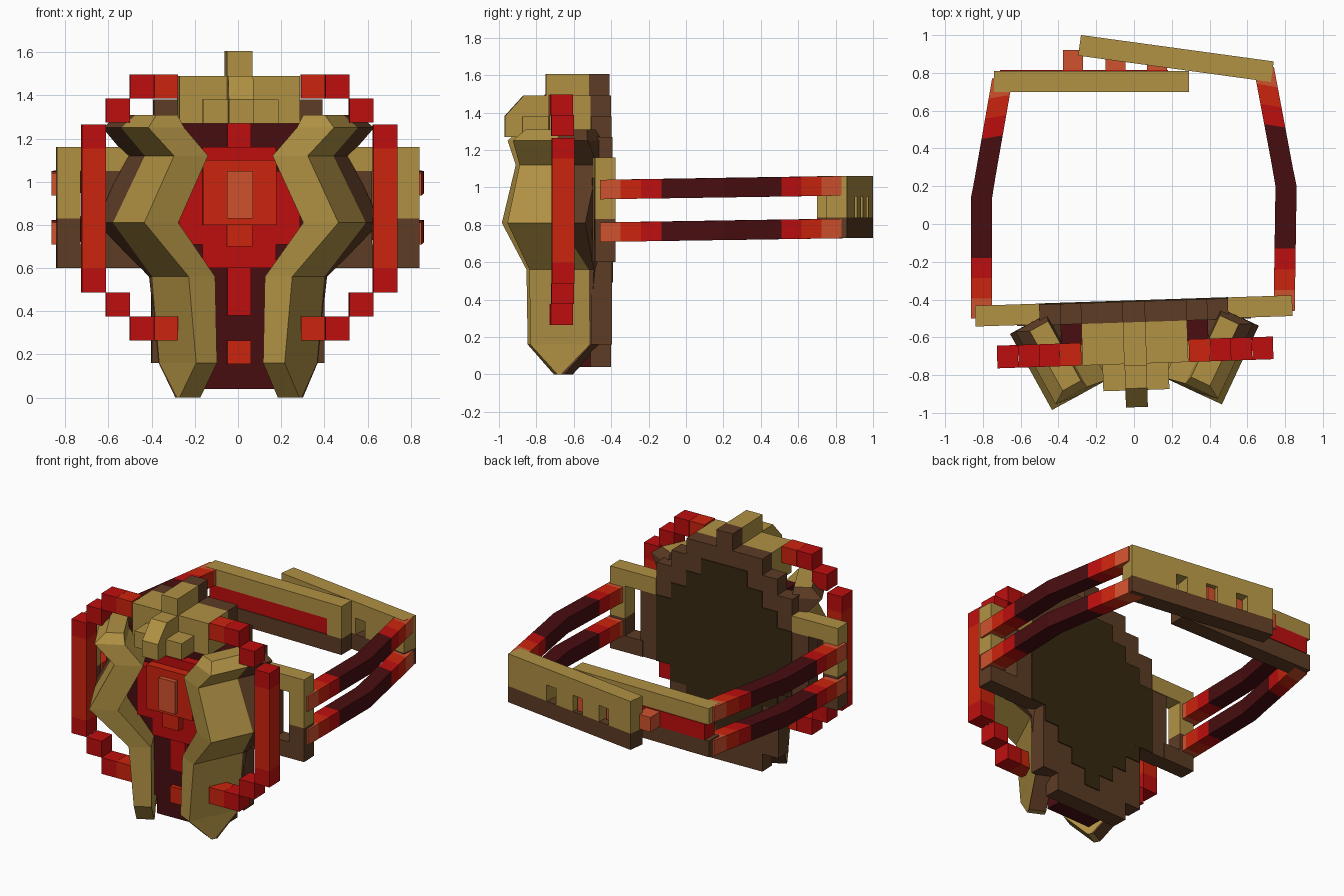
import bpy, bmesh, math
from mathutils import Matrix, Vector

if "Cube" in bpy.data.objects:
    bpy.data.objects.remove(bpy.data.objects["Cube"])

U = 0.111  # block size


def material(name, r, g, b):
    def lin(c):
        c /= 255
        return c / 12.92 if c < 0.04045 else ((c + 0.055) / 1.055) ** 2.4
    m = bpy.data.materials.new(name)
    m.diffuse_color = (lin(r), lin(g), lin(b), 1)
    m.use_nodes = True
    m.node_tree.nodes["Principled BSDF"].inputs["Base Color"].default_value = m.diffuse_color
    return m


MATS = [material("brass", 177, 146, 68), material("brown", 93, 60, 37),
        material("dark olive", 55, 41, 17), material("dark red", 72, 13, 16),
        material("red", 190, 14, 14), material("orange red", 204, 36, 13),
        material("orange", 208, 82, 46)]
BRASS, BROWN, OLIVE, DARK, RED, ORED, ORANGE = range(7)

# the front piece is turned slightly about the vertical axis
TURN = (Matrix.Translation((0, -0.5, 0)) @ Matrix.Rotation(math.radians(1.9), 4, 'Z')
        @ Matrix.Translation((0, 0.5, 0)))


def finish(name, bm, matrix=None):
    bmesh.ops.recalc_face_normals(bm, faces=bm.faces)
    if matrix:
        bm.transform(matrix)
    me = bpy.data.meshes.new(name)
    bm.to_mesh(me)
    bm.free()
    for m in MATS:
        me.materials.append(m)
    ob = bpy.data.objects.new(name, me)
    bpy.context.collection.objects.link(ob)
    return ob


def add_box(bm, x0, x1, y0, y1, z0, z1, mat):
    geo = bmesh.ops.create_cube(bm, size=1)
    for v in geo["verts"]:
        v.co = ((x0 + x1) / 2 + v.co.x * (x1 - x0), (y0 + y1) / 2 + v.co.y * (y1 - y0),
                (z0 + z1) / 2 + v.co.z * (z1 - z0))
        for f in v.link_faces:
            f.material_index = mat


def boxes(name, items, matrix=TURN):
    bm = bmesh.new()
    for it in items:
        add_box(bm, *it)
    return finish(name, bm, matrix)


def loft(bm, rings, color):
    """Skin closed rings of points; color(ring, side) picks the material."""
    rows = [[bm.verts.new(p) for p in r] for r in rings]
    n = len(rows[0])
    for i in range(len(rows) - 1):
        for k in range(n):
            j = (k + 1) % n
            f = bm.faces.new((rows[i][k], rows[i][j], rows[i + 1][j], rows[i + 1][k]))
            f.material_index = color(i, k)
    bm.faces.new(rows[0]).material_index = color(0, 0)
    bm.faces.new(rows[-1]).material_index = color(len(rows) - 2, 0)


def stepped(rows, y0, y1, mat):
    return [(-w, w, y0, y1, z0, z1, mat) for z0, z1, w in rows]


# stepped back plate with inlaid rear panel
boxes("back_plate", stepped([(0.04, 0.16, 0.28), (0.16, 0.6, 0.4), (0.6, 1.05, 0.62),
                             (1.05, 1.16, 0.5), (1.16, 1.27, 0.5), (1.27, 1.38, 0.39),
                             (1.38, 1.49, 0.28), (1.49, 1.605, 0.06)], -0.52, -0.41, BROWN))
boxes("rear_panel", stepped([(0.16, 0.27, 0.06), (0.27, 0.38, 0.17), (0.38, 0.49, 0.28),
                             (0.49, 0.6, 0.39), (0.6, 1.05, 0.5), (1.05, 1.16, 0.39),
                             (1.16, 1.27, 0.28), (1.27, 1.38, 0.17)], -0.412, -0.404, OLIVE))

# dark body in front of the plate
boxes("body", stepped([(0.04, 0.16, 0.17), (0.16, 0.6, 0.28), (0.6, 1.27, 0.39)],
                      -0.63, -0.52, DARK))

# stepped gem with its central column
boxes("gem", [(-0.28, 0.28, -0.69, -0.63, 0.71, 1.05, RED),
              (-0.17, 0.17, -0.69, -0.63, 0.6, 1.16, RED),
              (-0.17, 0.17, -0.75, -0.69, 0.8, 1.1, ORED),
              (-0.06, 0.06, -0.74, -0.69, 0.7, 0.8, ORED),
              (-0.06, 0.06, -0.78, -0.75, 0.83, 1.05, ORANGE)])
boxes("gem_column", [(-0.055, 0.055, -0.66, -0.63, 0.38, 0.6, RED),
                     (-0.055, 0.055, -0.66, -0.63, 1.16, 1.27, RED),
                     (-0.055, 0.055, -0.66, -0.63, 0.155, 0.265, ORED)])

# brass crown over the gem
boxes("crown", [(-0.28, 0.28, -0.74, -0.52, 1.27, 1.49, BRASS),
                (-0.06, 0.06, -0.75, -0.52, 1.49, 1.605, BRASS)])
bm = bmesh.new()
for w, front, slope in ((0.175, -0.88, 1.38), (0.058, -0.97, 1.49)):
    prof = [(-0.6, 1.27), (front, 1.27), (front, 1.38), (front + 0.1, slope), (-0.6, slope)]
    loft(bm, [[(x, y, z) for y, z in prof] for x in (-w, w)], lambda i, k: BRASS)
finish("crown_beak", bm, TURN)

# splayed claws: z, front corner x, y, thickness, start, brass depth, full depth
SECTIONS = [(0.0, 0.205, -0.84, 0.11, 0.16, 0.18, 0.2),
            (0.16, 0.205, -0.84, 0.11, 0, 0.35, 0.36),
            (0.56, 0.24, -0.845, 0.14, 0, 0.35, 0.38),
            (0.81, 0.45, -0.97, 0.18, 0, 0.3, 0.46),
            (1.12, 0.31, -0.9, 0.18, 0, 0.28, 0.46),
            (1.25, 0.43, -0.94, 0.19, 0, 0.26, 0.44),
            (1.31, 0.39, -0.87, 0.11, 0, 0.2, 0.36)]
DEPTH, OUT = Vector((0.454, 0.891, 0)), Vector((0.891, -0.454, 0))
for side, s in (("left", -1), ("right", 1)):
    rings = []
    for z, fx, fy, t, a, b, c in SECTIONS:
        o = Vector((fx, fy, z))
        ring = [o + DEPTH * u for u in (a, b, c)]
        ring += [p - OUT * t for p in reversed(ring)]
        rings.append([(p.x * s, p.y, p.z) for p in ring])
    bm = bmesh.new()
    loft(bm, rings, lambda i, k: BROWN if k in (1, 2, 3) else BRASS)
    finish(side + "_claw", bm, TURN)

    # block ring half around the claws
    cells = [(0.285, 1.385, ORED), (0.397, 1.385, RED), (0.508, 1.275, RED),
             (0.285, 0.265, ORED), (0.397, 0.265, RED), (0.508, 0.376, RED)]
    cells += [(0.62, 0.487 + U * i, RED if i in (0, 6) else ORED) for i in range(7)]
    boxes(side + "_ring_half", [(*sorted((s * x, s * (x + U))), -0.74, -0.62, z, z + U, m)
                                for x, z, m in cells])

    # hollow lug holding the straps
    boxes(side + "_lug", [(*sorted((s * a, s * b)), -0.515, -0.405, z0, z1, m)
                          for a, b, z0, z1, m in ((0.5, 0.84, 1.05, 1.16, BRASS),
                                                  (0.73, 0.84, 0.83, 1.05, BRASS),
                                                  (0.73, 0.84, 0.71, 0.83, BROWN),
                                                  (0.6, 0.84, 0.6, 0.71, BROWN))])

    # paired straps, bent towards the back
    bends = ([(0.795, -0.46), (0.805, 0.2), (0.685, 0.84)] if s > 0 else
             [(-0.807, -0.5), (-0.807, 0.14), (-0.695, 0.78)])
    tones = [ORANGE, ORED, RED] + [DARK] * 6 + [RED, ORED, ORANGE]
    for level, z in (("upper", 0.988), ("lower", 0.76)):
        rings = []
        for i in range(13):
            p, q = Vector(bends[i >= 6]), Vector(bends[1 + (i >= 6)])
            c = p.lerp(q, (i % 6) / 6) if i < 12 else q
            zc = z + 0.02 * i / 12
            rings.append([(c.x + dx, c.y - dx * (0.17 * s if i > 6 else 0), zc + dz)
                          for dx, dz in ((-0.056, -0.052), (0.056, -0.052),
                                         (0.056, 0.052), (-0.056, 0.052))])
        bm = bmesh.new()
        loft(bm, rings, lambda i, k: tones[i])
        finish(f"{side}_{level}_strap", bm)

# inner clasp bar with red core and pegs
boxes("inner_clasp", [(-0.74, 0.29, 0.7, 0.81, 0.95, 1.06, BRASS),
                      (-0.71, 0.18, 0.705, 0.815, 0.84, 0.95, RED),
                      (0.18, 0.29, 0.7, 0.81, 0.84, 0.95, BRASS),
                      (-0.74, 0.29, 0.7, 0.81, 0.73, 0.84, BROWN)], None)
boxes("clasp_pegs", [(x, x + 0.105, 0.81, 0.92, 0.845, 0.945, ORANGE)
                     for x in (-0.375, -0.15, 0.07)], None)

# outer clasp bar with three slots, set at an angle
spans = [(-0.515, -0.33), (-0.25, -0.11), (-0.03, 0.11), (0.19, 0.515)]
boxes("outer_clasp", [(-0.515, 0.515, -0.055, 0.055, 0.95, 1.06, BRASS),
                      (-0.515, 0.515, -0.055, 0.055, 0.73, 0.84, BROWN)]
      + [(a, b, -0.055, 0.055, 0.84, 0.95, BRASS) for a, b in spans],
      Matrix.Translation((0.222, 0.876, 0)) @ Matrix.Rotation(math.radians(-7.8), 4, 'Z'))
